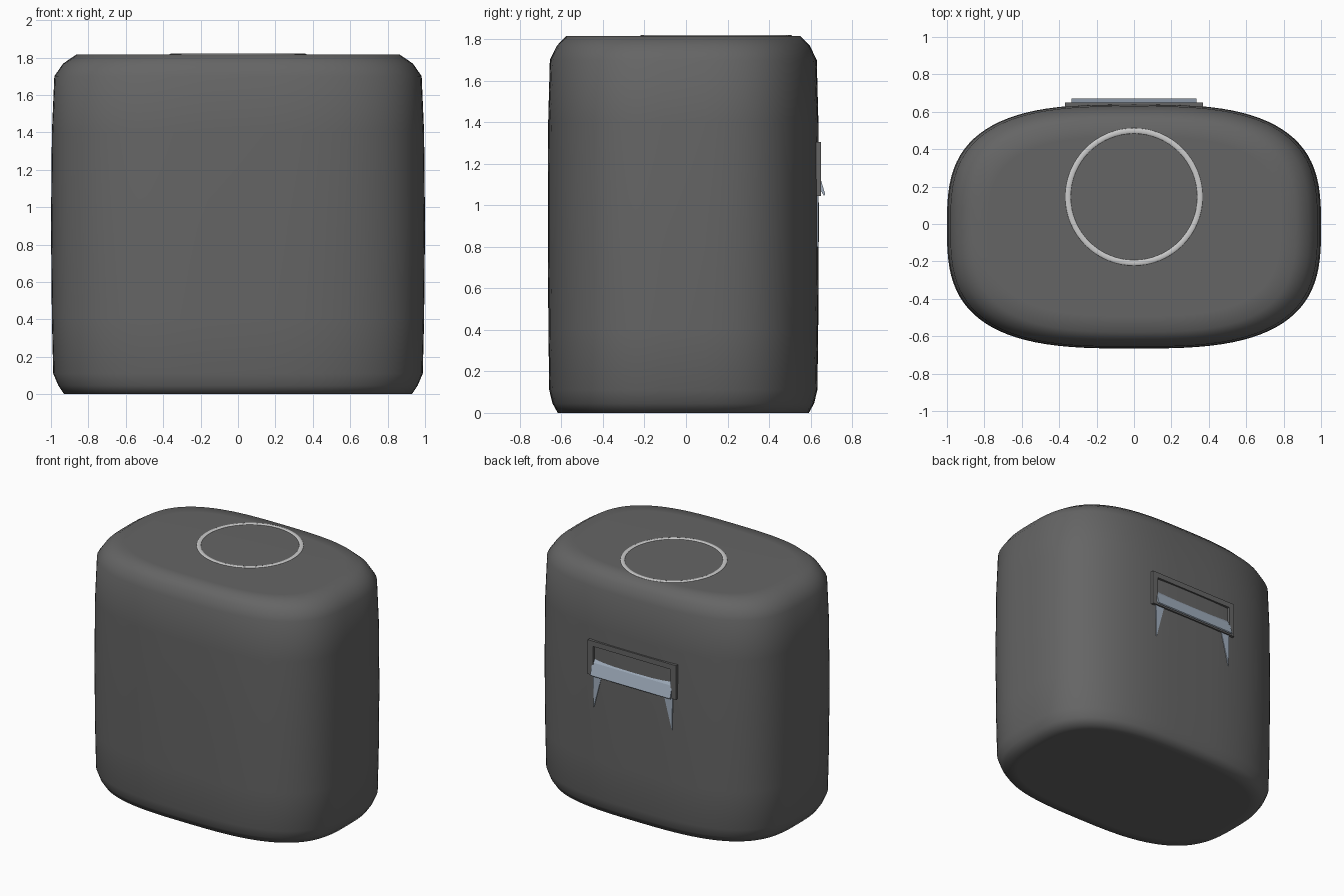
import bpy, bmesh, math

if "Cube" in bpy.data.objects:
    bpy.data.objects.remove(bpy.data.objects["Cube"])


def material(name, col):
    m = bpy.data.materials.new(name)
    m.diffuse_color = (*col, 1)
    m.use_nodes = True
    m.node_tree.nodes["Principled BSDF"].inputs["Base Color"].default_value = m.diffuse_color
    return m


def mesh_object(name, verts, faces, mat, smooth=False):
    me = bpy.data.meshes.new(name)
    me.from_pydata(verts, [], faces)
    bm = bmesh.new()
    bm.from_mesh(me)
    bmesh.ops.recalc_face_normals(bm, faces=bm.faces)
    bm.to_mesh(me)
    bm.free()
    for p in me.polygons:
        p.use_smooth = smooth
    me.materials.append(mat)
    ob = bpy.data.objects.new(name, me)
    bpy.context.collection.objects.link(ob)
    return ob


dark = material("dark_grey", (0.13, 0.13, 0.13))
light = material("light_grey", (0.6, 0.6, 0.6))
blue = material("paper_blue", (0.36, 0.43, 0.52))

# Body: superellipse sections (x half, y half, z) joined into a shell
SIDES, POWER, YC = 96, 3.0, -0.013
levels = [(0.85, 0.54, 0.0), (0.93, 0.605, 0.0), (0.96, 0.63, 0.045), (0.988, 0.646, 0.11),
          (0.995, 0.65, 0.4), (1.0, 0.653, 0.9), (0.995, 0.651, 1.4),
          (0.982, 0.643, 1.70), (0.935, 0.61, 1.768), (0.865, 0.565, 1.815), (0.78, 0.48, 1.816)]


def s_pow(v):
    return math.copysign(abs(v) ** (2 / POWER), v)


verts, faces = [], []
for hx, hy, z in levels:
    for i in range(SIDES):
        a = 2 * math.pi * i / SIDES
        verts.append((hx * s_pow(math.cos(a)), YC + hy * s_pow(math.sin(a)), z))
for k in range(len(levels) - 1):
    for i in range(SIDES):
        j = (i + 1) % SIDES
        faces.append((k * SIDES + i, k * SIDES + j, (k + 1) * SIDES + j, (k + 1) * SIDES + i))
faces.append(tuple(range(SIDES)))
faces.append(tuple(range((len(levels) - 1) * SIDES, len(levels) * SIDES)))
mesh_object("body", verts, faces, dark, True)

# Thin ring inlaid in the top
bpy.ops.mesh.primitive_torus_add(major_radius=0.353, minor_radius=0.015, major_segments=64,
                                 minor_segments=12, location=(0, 0.145, 1.815))
ring = bpy.context.object
ring.name = "top_ring"
ring.scale.z = 0.4
ring.data.materials.append(light)
bpy.ops.object.shade_smooth()

# Rectangular slot frame on the back
outer = [(-0.37, 1.045), (0.37, 1.045), (0.37, 1.305), (-0.37, 1.305)]
inner = [(-0.325, 1.085), (0.325, 1.085), (0.325, 1.265), (-0.325, 1.265)]
verts = [(x, y, z) for y in (0.61, 0.65) for loop in (outer, inner) for x, z in loop]
faces = []
for i in range(4):
    j = (i + 1) % 4
    faces += [(i, j, 4 + j, 4 + i), (8 + i, 8 + j, 12 + j, 12 + i),
              (i, j, 8 + j, 8 + i), (4 + i, 4 + j, 12 + j, 12 + i)]
mesh_object("slot_frame", verts, faces, dark)

# Paper flap: wedge leaning out of the slot
section = [(0.63, 1.165), (0.645, 1.14), (0.671, 1.052), (0.665, 1.046), (0.63, 1.10)]
n = len(section)
verts = [(x, y, z) for x in (-0.335, 0.335) for y, z in section]
faces = [(i, (i + 1) % n, n + (i + 1) % n, n + i) for i in range(n)]
faces += [tuple(range(n)), tuple(range(n, 2 * n))]
mesh_object("paper_flap", verts, faces, blue)

# Pointed paper corners hanging below the flap on both sides
for side, label in ((-1, "left"), (1, "right")):
    tri = [(0.335, 1.09), (0.25, 1.09), (0.328, 0.80)]
    verts = [(side * x, y, z) for y in (0.62, 0.639) for x, z in tri]
    faces = [(0, 1, 2), (3, 4, 5), (0, 1, 4, 3), (1, 2, 5, 4), (2, 0, 3, 5)]
    mesh_object("paper_corner_" + label, verts, faces, blue)
